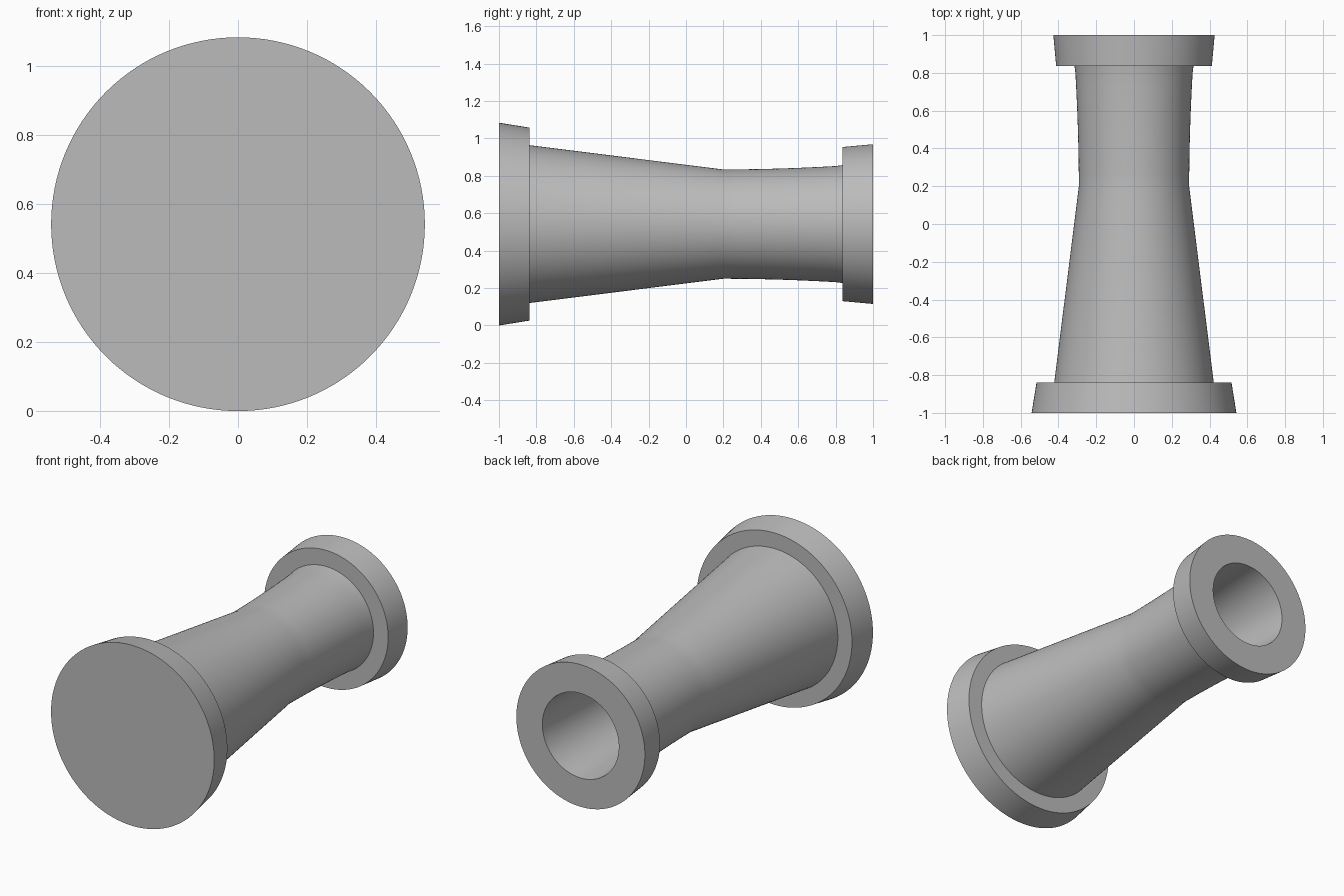
import bpy
import bmesh
from math import cos, sin, pi, radians

SEGMENTS = 128
AXIS_Z = 0.542

cube = bpy.data.objects.get("Cube")
if cube:
    bpy.data.objects.remove(cube, do_unlink=True)

grey = bpy.data.materials.new("plain_grey")
grey.use_nodes = True
colour = (0.5, 0.5, 0.5, 1)
grey.diffuse_color = colour
grey.node_tree.nodes["Principled BSDF"].inputs["Base Color"].default_value = colour


def lathe(name, profile, closed=True):
    """Revolve (y, radius) points around the long axis."""
    bm = bmesh.new()
    rings = []
    for y, r in profile:
        angles = [2 * pi * i / SEGMENTS for i in range(SEGMENTS)]
        rings.append([bm.verts.new((r * sin(a), y, AXIS_Z + r * cos(a))) for a in angles])
    pairs = list(zip(rings, rings[1:]))
    if closed:
        pairs.append((rings[-1], rings[0]))
    else:
        bm.faces.new(rings[0])
        bm.faces.new(rings[-1])
    for a, b in pairs:
        for i in range(SEGMENTS):
            j = (i + 1) % SEGMENTS
            bm.faces.new((a[i], a[j], b[j], b[i]))
    bmesh.ops.recalc_face_normals(bm, faces=bm.faces)
    mesh = bpy.data.meshes.new(name)
    bm.to_mesh(mesh)
    bm.free()
    mesh.materials.append(grey)
    obj = bpy.data.objects.new(name, mesh)
    bpy.context.collection.objects.link(obj)
    bpy.ops.object.select_all(action='DESELECT')
    obj.select_set(True)
    bpy.context.view_layer.objects.active = obj
    bpy.ops.object.shade_smooth_by_angle(angle=radians(30))
    return obj


# Waisted tube: straight taper to the throat, then a gentle flare
WALL = 0.07
THROAT = 0.2
outer = [(-1, 0.442), (-0.84, 0.422)]
for i in range(13):
    t = i / 12
    outer.append((THROAT + t * (1 - THROAT), 0.292 + 0.002 * t + 0.03 * t * t))
inner = [(y, r - WALL) for y, r in reversed(outer)]

# The rims are part of the same shell, so the end faces stay clean
front_rim = [(-1, 0.542), (-0.838, 0.516), (-0.838, 0.422)]
rear_rim = [(0.836, 0.412), (1, 0.427)]
flare = [p for p in outer[2:] if p[0] < 0.836]
lathe("waisted_tube", front_rim + flare + [(0.836, 0.315)] + rear_rim + inner)

# Disc closing the wide end flush with the rim
lathe("front_plug", [(-1, 0.372), (-0.98, 0.37)], closed=False)
